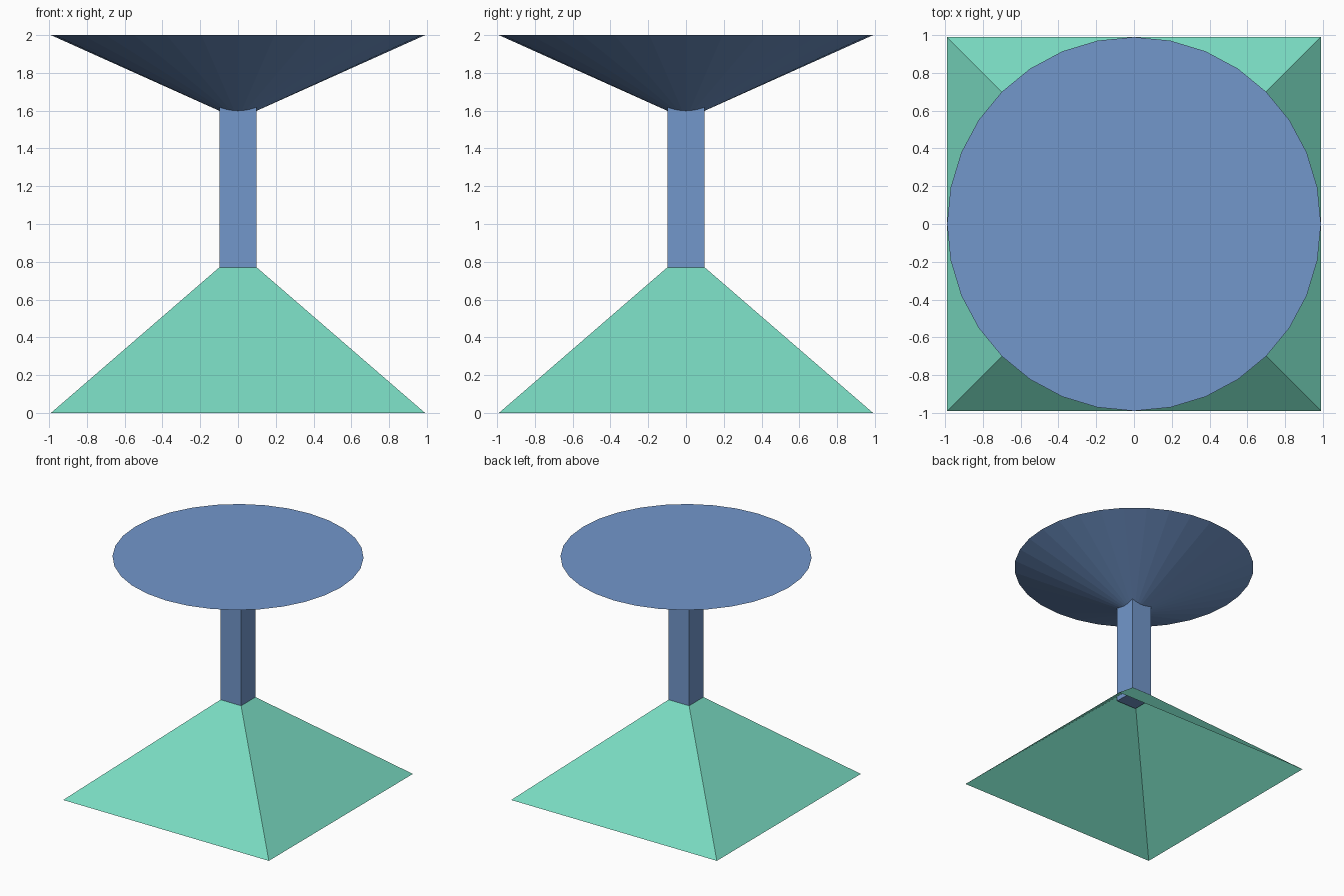
import bpy, bmesh
from math import radians, sqrt
from mathutils import Matrix

if "Cube" in bpy.data.objects:
    bpy.data.objects.remove(bpy.data.objects["Cube"])


def material(name, color):
    m = bpy.data.materials.new(name)
    m.diffuse_color = (*color, 1)
    m.use_nodes = True
    m.node_tree.nodes["Principled BSDF"].inputs["Base Color"].default_value = m.diffuse_color
    return m


def add_cone(name, sides, r_bottom, r_top, z0, z1, mat, turn=0, caps=True):
    """Flat-shaded cone or prism standing between z0 and z1."""
    bm = bmesh.new()
    place = Matrix.Translation((0, 0, (z0 + z1) / 2)) @ Matrix.Rotation(radians(turn), 4, 'Z')
    bmesh.ops.create_cone(bm, cap_ends=caps, segments=sides, radius1=r_bottom,
                          radius2=r_top, depth=z1 - z0, matrix=place)
    bmesh.ops.remove_doubles(bm, verts=bm.verts, dist=1e-4)
    mesh = bpy.data.meshes.new(name)
    bm.to_mesh(mesh)
    bm.free()
    mesh.materials.append(mat)
    obj = bpy.data.objects.new(name, mesh)
    bpy.context.collection.objects.link(obj)
    return obj


green = material("green", (0.19, 0.70, 0.53))
blue = material("blue", (0.17, 0.31, 0.60))

# Hollow pyramid foot, open underneath
add_cone("pyramid_base", 4, 0.99 * sqrt(2), 0, 0, 0.856, green, turn=45, caps=False)

# Square post, its lower end poking slightly into the hollow foot
add_cone("post", 4, 0.099 * sqrt(2), 0.099 * sqrt(2), 0.73, 1.72, blue, turn=45)

# Inverted shallow cone with a flat round top
add_cone("table_top", 32, 0, 0.99, 1.555, 2.0, blue)
